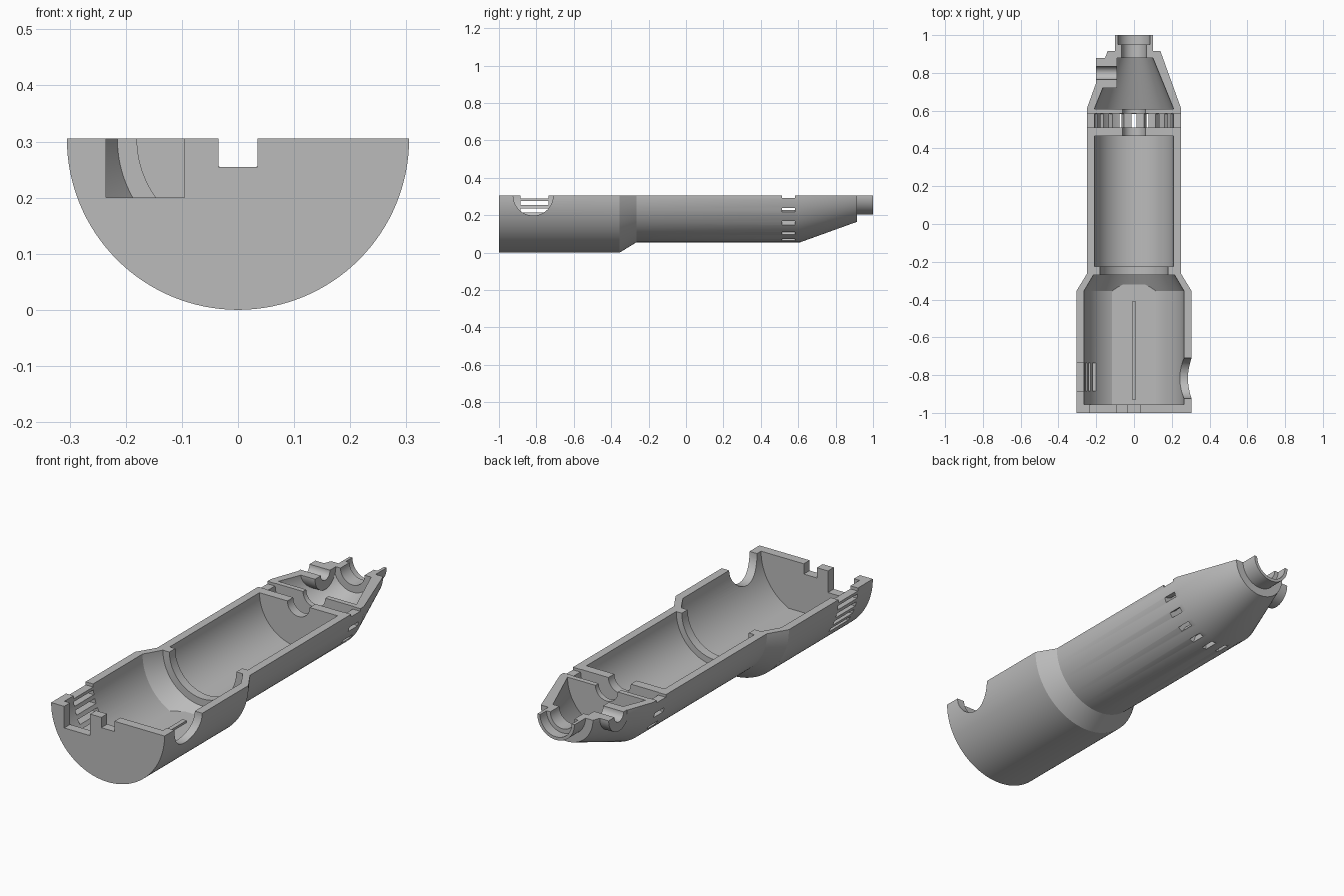
import bpy, bmesh
from math import pi, cos, sin, radians
from mathutils import Matrix

AXIS_Z = 0.305

cube = bpy.data.objects.get("Cube")
if cube:
    bpy.data.objects.remove(cube, do_unlink=True)

grey = bpy.data.materials.new("housing grey")
grey.use_nodes = True
grey.diffuse_color = (0.5, 0.5, 0.5, 1)
grey.node_tree.nodes["Principled BSDF"].inputs["Base Color"].default_value = (0.5, 0.5, 0.5, 1)


def add(name, bm):
    bmesh.ops.recalc_face_normals(bm, faces=bm.faces)
    mesh = bpy.data.meshes.new(name)
    bm.to_mesh(mesh)
    bm.free()
    mesh.materials.append(grey)
    ob = bpy.data.objects.new(name, mesh)
    bpy.context.collection.objects.link(ob)
    return ob


def half_lathe(name, profile, steps, matrix):
    """Turn a closed (radius, y) profile through the lower half circle."""
    bm = bmesh.new()
    axis = {i: bm.verts.new((0, y, 0)) for i, (r, y) in enumerate(profile) if r == 0}
    rings = []
    for k in range(steps + 1):
        t = pi * k / steps
        rings.append([axis.get(i) or bm.verts.new((r * cos(t), y, -r * sin(t)))
                      for i, (r, y) in enumerate(profile)])
    n = len(profile)
    for a, b in zip(rings, rings[1:]):
        for i in range(n):
            j = (i + 1) % n
            quad = list(dict.fromkeys((a[i], a[j], b[j], b[i])))
            if len(quad) > 2:
                bm.faces.new(quad)
    bm.faces.new(rings[0])
    bm.faces.new(rings[-1])
    bm.transform(matrix)
    return add(name, bm)


def box(name, lo, hi, matrix=Matrix()):
    bm = bmesh.new()
    bmesh.ops.create_cube(bm, size=1)
    for v in bm.verts:
        v.co = [l + (c + 0.5) * (h - l) for c, l, h in zip(v.co, lo, hi)]
    bm.transform(matrix)
    return add(name, bm)


def side_cylinder(name, radius, x0, x1, y):
    bm = bmesh.new()
    bmesh.ops.create_cone(bm, cap_ends=True, segments=48, radius1=radius,
                          radius2=radius, depth=x1 - x0)
    bm.transform(Matrix.Translation(((x0 + x1) / 2, y, AXIS_Z)) @ Matrix.Rotation(pi / 2, 4, 'Y'))
    return add(name, bm)


def cut(target, cutter):
    cutter.hide_render = True
    mod = target.modifiers.new("cut", 'BOOLEAN')
    mod.operation, mod.solver, mod.object = 'DIFFERENCE', 'EXACT', cutter
    bpy.context.view_layer.objects.active = target
    bpy.ops.object.modifier_apply(modifier=mod.name)
    bpy.data.objects.remove(cutter, do_unlink=True)


# Half shell: outer wall, stepped nozzle, then bulkheads and cavities inside
outer = [(0, -1), (.305, -1), (.305, -.355), (.25, -.265), (.25, .61),
         (.14, .915), (.1, .915), (.1, 1)]
inner = [(.085, 1), (.085, .95), (.065, .95), (.065, .88), (.1, .88), (.21, .61),
         (.06, .61), (.06, .585), (.21, .585), (.21, .51), (.06, .51), (.06, .465),
         (.21, .465), (.21, -.225), (.18, -.225), (.18, -.27), (.215, -.27),
         (.265, -.355), (.265, -.955), (0, -.955)]
lift = Matrix.Translation((0, 0, AXIS_Z))
shell = half_lathe("housing_shell", outer + inner, 64, lift)

# Notches in the end wall
cut(shell, box("switch_notch", (-.235, -1.1, .2), (-.095, -.95, .4)))
cut(shell, box("tab_notch", (-.035, -1.1, .255), (.035, -.95, .4)))

# Round side opening and the louvres opposite
cut(shell, side_cylinder("side_opening", .107, .1, .4, -.817))
cut(shell, box("top_louvre", (-.4, -.885, .29), (-.2, -.735, .4)))
for i in range(4):
    z = .265 - .04 * i
    cut(shell, box("louvre", (-.35, -.885, z - .011), (-.17, -.735, z + .011)))

# Ring of cooling vents
for i in range(11):
    turn = lift @ Matrix.Rotation(radians(18 * i), 4, 'Y')
    cut(shell, box("vent", (.19, .512, -.0125), (.3, .583, .0125), turn))

# Cable port on the side of the nose
cut(shell, side_cylinder("port_bore", .06, -.3, -.09, .8))
port_place = Matrix.Translation((0, .8, AXIS_Z)) @ Matrix.Rotation(pi / 2, 4, 'Z')
port = half_lathe("cable_port", [(.035, .2), (.08, .2), (.08, .09), (.035, .09)], 32, port_place)

# Flat floor and rib in the rear chamber
box("chamber_floor", (-.117, -.97, .055), (.117, -.32, .067))
box("floor_rib", (-.011, -.93, .06), (.011, -.41, .077))

# Smooth the curved walls and keep edges sharp
bpy.ops.object.select_all(action='DESELECT')
for ob in (shell, port):
    ob.select_set(True)
bpy.context.view_layer.objects.active = shell
bpy.ops.object.shade_smooth_by_angle(angle=radians(25))
